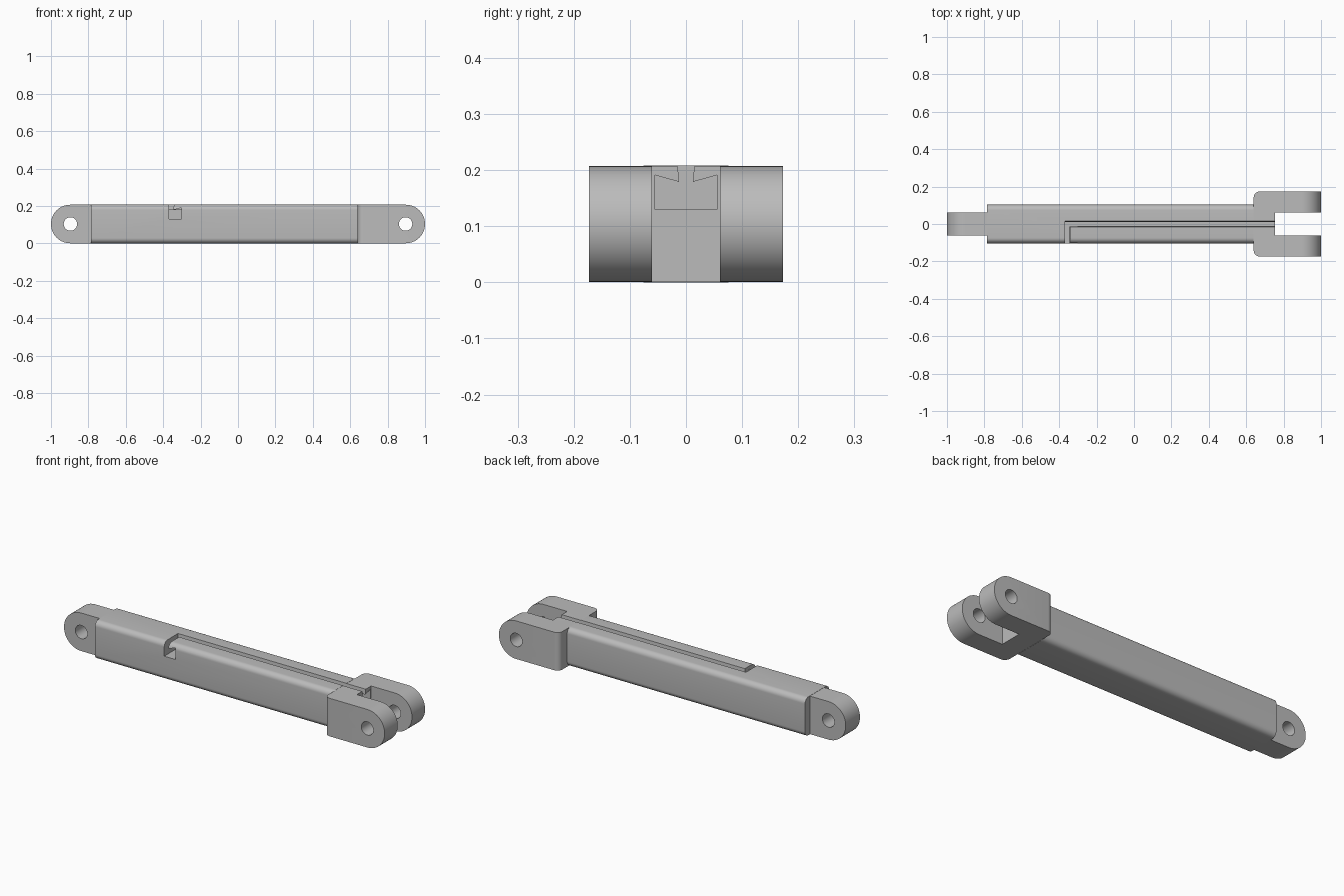
import bpy, bmesh, math
from mathutils import Vector

cube = bpy.data.objects.get("Cube")
if cube:
    bpy.data.objects.remove(cube, do_unlink=True)

steel = bpy.data.materials.new("plain_grey")
steel.use_nodes = True
GREY = (0.5, 0.5, 0.5, 1)
steel.diffuse_color = GREY
steel.node_tree.nodes["Principled BSDF"].inputs["Base Color"].default_value = GREY

HEIGHT = 0.208
MID = HEIGHT / 2
BODY_START, BODY_END = -0.785, 0.64
PIN_X = 0.896


def prism(name, profile, axis, start, end):
    """Extrude a 2D profile along x, y or z; the profile holds the other two axes in order."""
    bm = bmesh.new()
    index = "xyz".index(axis)

    def place(p, d):
        co = list(p)
        co.insert(index, d)
        return bm.verts.new(co)

    face = bm.faces.new([place(p, start) for p in profile])
    ext = bmesh.ops.extrude_face_region(bm, geom=[face])
    move = Vector((0, 0, 0))
    move[index] = end - start
    bmesh.ops.translate(bm, vec=move, verts=[v for v in ext["geom"] if isinstance(v, bmesh.types.BMVert)])
    bmesh.ops.recalc_face_normals(bm, faces=bm.faces)
    mesh = bpy.data.meshes.new(name)
    bm.to_mesh(mesh)
    bm.free()
    mesh.materials.append(steel)
    obj = bpy.data.objects.new(name, mesh)
    bpy.context.collection.objects.link(obj)
    return obj


def arc(cx, cy, r, a0, a1, n):
    angles = [math.radians(a0 + (a1 - a0) * i / n) for i in range(n + 1)]
    return [(cx + r * math.cos(a), cy + r * math.sin(a)) for a in angles]


def rounded_rect(half_w, z0, z1, r):
    w = half_w - r
    return (arc(w, z1 - r, r, 0, 90, 8) + arc(-w, z1 - r, r, 90, 180, 8)
            + arc(-w, z0 + r, r, 180, 270, 8) + arc(w, z0 + r, r, 270, 360, 8))


def rect(x0, x1, y0, y1):
    return [(x0, y0), (x1, y0), (x1, y1), (x0, y1)]


def apply_modifiers(obj):
    bpy.context.view_layer.objects.active = obj
    for mod in list(obj.modifiers):
        bpy.ops.object.modifier_apply(modifier=mod.name)


def cut(obj, *cutters):
    for cutter in cutters:
        cutter.hide_render = True
        mod = obj.modifiers.new("cut", "BOOLEAN")
        mod.operation = "DIFFERENCE"
        mod.solver = "EXACT"
        mod.object = cutter
    apply_modifiers(obj)


# Body bar with rounded long edges
body = prism("body", rounded_rect(0.103, 0, HEIGHT, 0.029), "x", BODY_START, BODY_END)

# Single lug with a round end
R = MID - 0.001
lug = prism("lug", arc(-1 + R, MID, R, 90, 270, 32) + [(BODY_START, MID - R), (BODY_START, MID + R)],
            "y", -0.061, 0.061)

# Fork block with a round end and softened shoulders
fork = prism("fork", arc(1 - R, MID, R, -90, 90, 32) + [(BODY_END, MID + R), (BODY_END, MID - R)],
             "y", -0.173, 0.173)
bm = bmesh.new()
bm.from_mesh(fork.data)
shoulders = [e for e in bm.edges
             if all(abs(v.co.x - BODY_END) < 1e-4 for v in e.verts)
             and abs(e.verts[0].co.y - e.verts[1].co.y) < 1e-4]
bmesh.ops.bevel(bm, geom=shoulders, offset=0.03, segments=8, profile=0.5, affect="EDGES")
bm.to_mesh(fork.data)
bm.free()

# Cutters: pin holes, fork gap and the undercut slot with its side exit
pin_holes = [prism("pin_hole_cutter", arc(x, MID, 0.036, 0, 348.75, 31), "y", -0.3, 0.3)
             for x in (-PIN_X, PIN_X)]
fork_gap = prism("fork_gap_cutter", rect(0.755, 1.2, -0.061, 0.061), "z", -0.1, 0.4)

half = [(0.055, 0.13), (0.055, 0.191), (0.012, 0.179), (0.015, HEIGHT), (0.015, 0.25)]
slot_long = prism("long_slot_cutter", half + [(-y, z) for y, z in reversed(half)], "x", -0.37, 0.8)
wall = -0.37
exit_profile = [(wall + 0.0125 + y, z) for y, z in half] + [(wall, 0.25), (wall, 0.13)]
slot_exit = prism("slot_exit_cutter", exit_profile, "y", -0.2, 0)

cut(lug, pin_holes[0])
cut(fork, pin_holes[1], fork_gap, slot_long)
cut(body, slot_long, slot_exit)

for cutter in pin_holes + [fork_gap, slot_long, slot_exit]:
    bpy.data.objects.remove(cutter, do_unlink=True)

# Smooth rounded faces, keep hard edges
for obj in (body, lug, fork):
    bpy.ops.object.select_all(action="DESELECT")
    obj.select_set(True)
    bpy.context.view_layer.objects.active = obj
    bpy.ops.object.shade_smooth_by_angle(angle=math.radians(25))
